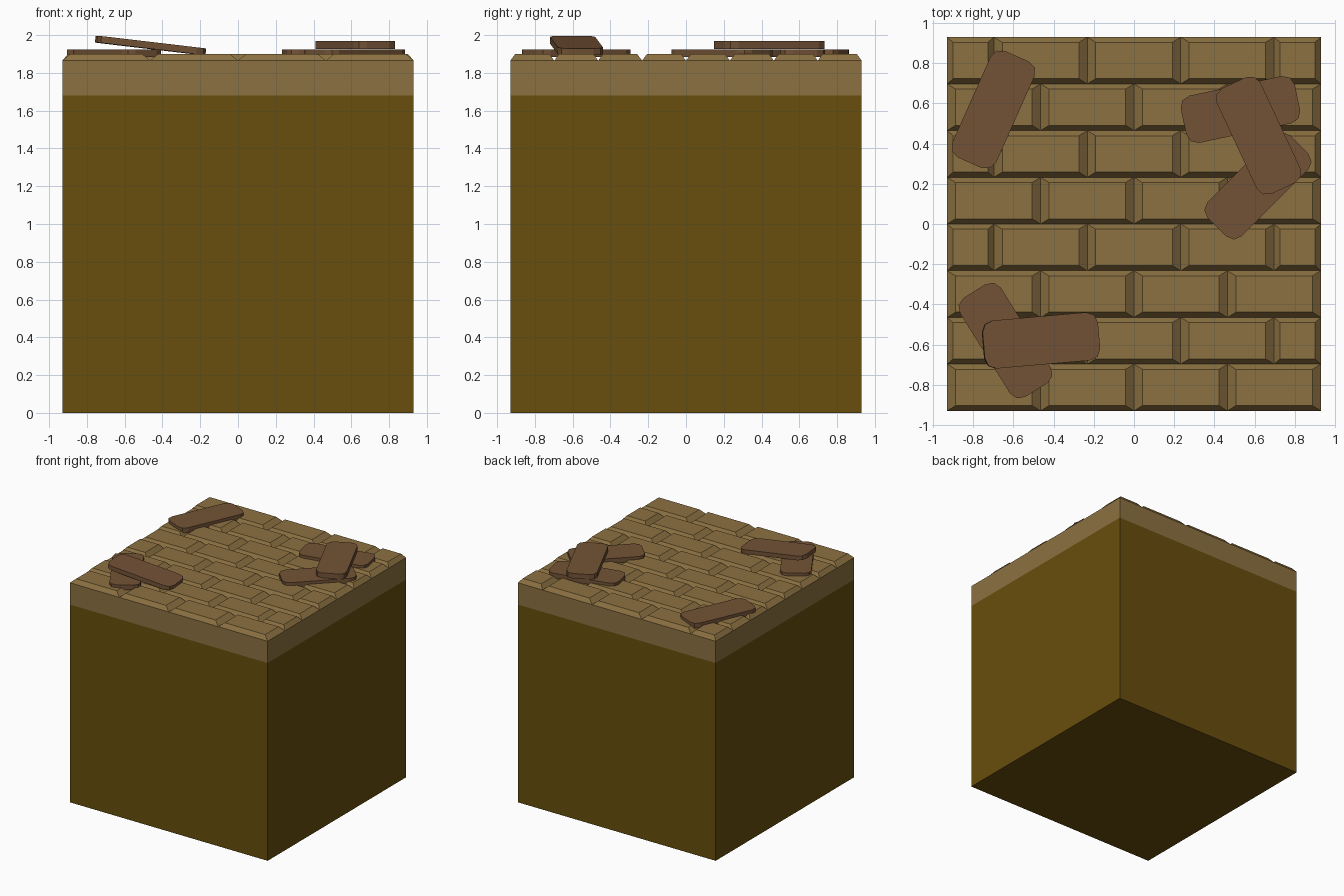
import bpy, bmesh
from math import radians, cos, sin, pi

if "Cube" in bpy.data.objects:
    bpy.data.objects.remove(bpy.data.objects["Cube"])

H = 0.93                       # half width of the block
Z_SOIL, Z_BAND, Z_TOP = 1.68, 1.865, 1.90


def material(name, rgb):
    m = bpy.data.materials.new(name)
    m.diffuse_color = (*rgb, 1)
    m.use_nodes = True
    m.node_tree.nodes["Principled BSDF"].inputs["Base Color"].default_value = m.diffuse_color
    return m


SOIL = material("soil", (0.138, 0.077, 0.004))
STONE = material("tan_stone", (0.262, 0.165, 0.053))
PLANK = material("plank_brown", (0.174, 0.086, 0.037))


def finish(bm, name, mat):
    bmesh.ops.recalc_face_normals(bm, faces=bm.faces)
    me = bpy.data.meshes.new(name)
    bm.to_mesh(me)
    bm.free()
    me.materials.append(mat)
    ob = bpy.data.objects.new(name, me)
    bpy.context.collection.objects.link(ob)
    return ob


def box(name, z0, z1, mat):
    bm = bmesh.new()
    bmesh.ops.create_cube(bm, size=1)
    for v in bm.verts:
        v.co = (v.co.x * 2 * H, v.co.y * 2 * H, z0 if v.co.z < 0 else z1)
    return finish(bm, name, mat)


# Block body
box("soil_block", 0, Z_SOIL, SOIL)
box("stone_band", Z_SOIL, Z_BAND, STONE)

# Running-bond bricks with sloped edges
bm = bmesh.new()
row_h, brick_w = 2 * H / 8, 2 * H / 4
for r in range(8):
    y0 = -H + r * row_h
    y1 = y0 + row_h
    if r % 2:
        xs = [-H] + [-H + brick_w * (i + 0.5) for i in range(4)] + [H]
    else:
        xs = [-H + brick_w * i for i in range(5)]
    for x0, x1 in zip(xs, xs[1:]):
        dx = 0.042 if x1 - x0 > 0.3 else 0.03
        dy = 0.026
        low = [bm.verts.new((x, y, Z_BAND)) for x, y in
               ((x0, y0), (x1, y0), (x1, y1), (x0, y1))]
        top = [bm.verts.new((x, y, Z_TOP)) for x, y in
               ((x0 + dx, y0 + dy), (x1 - dx, y0 + dy),
                (x1 - dx, y1 - dy), (x0 + dx, y1 - dy))]
        bm.faces.new(top)
        bm.faces.new(low[::-1])
        for i in range(4):
            j = (i + 1) % 4
            bm.faces.new((low[i], low[j], top[j], top[i]))
finish(bm, "top_bricks", STONE)


# Loose planks: round-cornered slabs, z is the underside
def plank(name, x, y, z, angle, tilt=0, length=0.58, width=0.24, r=0.055, t=0.042):
    bm = bmesh.new()
    verts = []
    for q, (sx, sy) in enumerate(((1, 1), (-1, 1), (-1, -1), (1, -1))):
        for k in range(3):
            a = (q + k / 2) * pi / 2
            verts.append(bm.verts.new((sx * (length / 2 - r) + r * cos(a),
                                       sy * (width / 2 - r) + r * sin(a), 0)))
    base = bm.faces.new(verts)
    ext = bmesh.ops.extrude_face_region(bm, geom=[base], use_keep_orig=True)
    for v in ext["geom"]:
        if isinstance(v, bmesh.types.BMVert):
            v.co.z = t
    ob = finish(bm, name, PLANK)
    ob.location = (x, y, z)
    ob.rotation_euler = (0, radians(tilt), radians(angle))


LOW = 1.883
plank("plank_back_left", -0.70, 0.57, LOW, 66)
plank("plank_back_right", 0.53, 0.57, LOW, 12)
plank("plank_right", 0.617, 0.19, LOW, 45)
plank("plank_right_stacked", 0.62, 0.44, 1.926, -65)
plank("plank_front_left", -0.64, -0.58, LOW, -58)
plank("plank_front_leaning", -0.465, -0.58, 1.927, 5, tilt=6.7, t=0.036)
